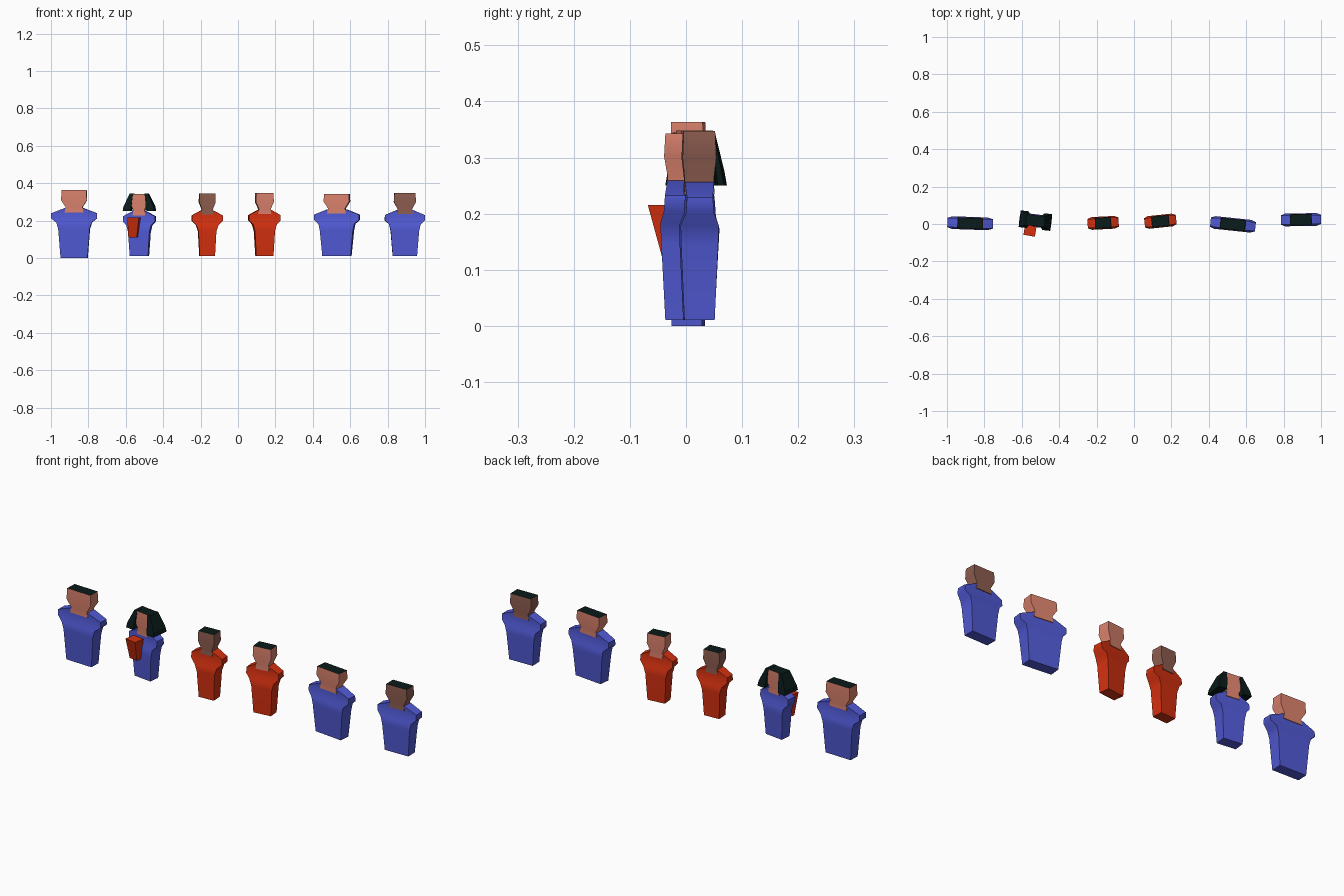
import bpy, bmesh
from math import radians
from mathutils import Matrix

cube = bpy.data.objects.get("Cube")
if cube:
    bpy.data.objects.remove(cube, do_unlink=True)


def material(name, rgb):
    m = bpy.data.materials.new(name)
    m.use_nodes = True
    m.diffuse_color = (*rgb, 1)
    m.node_tree.nodes["Principled BSDF"].inputs["Base Color"].default_value = (*rgb, 1)
    return m


BLUE = material("blue cloth", (0.08, 0.10, 0.65))
RED = material("red cloth", (0.66, 0.03, 0.005))
LIGHT = material("light skin", (0.70, 0.22, 0.15))
BROWN = material("brown skin", (0.27, 0.11, 0.08))
HAIR = material("black hair", (0.003, 0.011, 0.01))


def loft(name, rings, mats, place, top_mat=0, smooth=True):
    """Join rectangular rings (centre x, centre y, z, half width, half depth)."""
    bm = bmesh.new()
    loops = []
    for cx, cy, z, w, d in rings:
        loops.append([bm.verts.new((cx + sx * w, cy + sy * d, z))
                      for sx, sy in ((-1, -1), (1, -1), (1, 1), (-1, 1))])
    for a, b in zip(loops, loops[1:]):
        for i in range(4):
            j = (i + 1) % 4
            bm.faces.new((a[i], a[j], b[j], b[i]))
    bm.faces.new(loops[0][::-1])
    bm.faces.new(loops[-1]).material_index = top_mat
    bmesh.ops.recalc_face_normals(bm, faces=bm.faces[:])
    mesh = bpy.data.meshes.new(name)
    bm.to_mesh(mesh)
    bm.free()
    for m in mats:
        mesh.materials.append(m)
    ob = bpy.data.objects.new(name, mesh)
    bpy.context.collection.objects.link(ob)
    ob.matrix_world = place
    if smooth:
        bpy.ops.object.select_all(action="DESELECT")
        ob.select_set(True)
        bpy.context.view_layer.objects.active = ob
        bpy.ops.object.shade_smooth_by_angle(angle=radians(60))
    return ob


def person(label, x, y, turn, base, top, shoulder, foot, head, cloth, skin, drop=0.0):
    place = Matrix.Translation((x, y, 0)) @ Matrix.Rotation(radians(turn), 4, "Z")
    neck = head * 0.66
    # robe: tapered column, wide shoulders, sloping collar
    loft(label + "_robe", [
        (0, 0, base, foot, 0.027),
        (0, 0, 0.15 - drop, foot * 1.17, 0.033),
        (0, 0, 0.185 - drop, foot + (shoulder - foot) * 0.45, 0.034),
        (0, 0, 0.207 - drop, shoulder, 0.025),
        (0, 0, 0.235 - drop, shoulder, 0.023),
        (0, 0, 0.262 - drop, neck * 1.15, 0.026)], [cloth], place)
    # head: narrow neck, flared jaw, flat hair on the crown
    loft(label + "_head", [
        (0, 0, 0.24 - drop, neck * 1.1, 0.027),
        (0, 0, 0.268 - drop, neck, 0.026),
        (0, 0, 0.305 - drop, head, 0.030),
        (0, 0, top, head * 0.96, 0.028)], [skin, HAIR], place, top_mat=1)
    return place


# the row of standing people
person("broad_person", -0.876, 0.004, -2, 0.0, 0.363, 0.122, 0.072, 0.069, BLUE, LIGHT, -0.004)
lady = person("bag_person", -0.527, 0.018, -7, 0.01, 0.343, 0.086, 0.049, 0.046, BLUE, LIGHT, 0.012)
person("slim_person", -0.165, 0.006, 3, 0.01, 0.345, 0.083, 0.041, 0.044, RED, BROWN, 0.008)
person("young_person", 0.141, 0.015, 6, 0.01, 0.348, 0.085, 0.046, 0.048, RED, LIGHT, 0.006)
person("wide_person", 0.529, -0.002, -6, 0.01, 0.343, 0.121, 0.076, 0.069, BLUE, LIGHT, 0.003)
person("tall_person", 0.892, 0.023, 1, 0.01, 0.347, 0.107, 0.065, 0.059, BLUE, BROWN, 0.006)

# flared locks of hair hanging on both sides of the head
for side, word in ((-1, "right"), (1, "left")):
    loft(word + "_hair_lock", [
        (side * 0.064, 0, 0.25, 0.021, 0.045),
        (side * 0.060, 0, 0.275, 0.021, 0.041),
        (side * 0.040, 0, 0.344, 0.009, 0.028)], [HAIR], lady, smooth=False)

# tapered bag carried in front
bag_place = Matrix.Translation((-0.556, -0.036, 0)) @ Matrix.Rotation(radians(-10), 4, "Z")
loft("bag", [(-0.008, 0.014, 0.108, 0.023, 0.014),
             (0, 0, 0.215, 0.031, 0.027)], [RED], bag_place, smooth=False)
